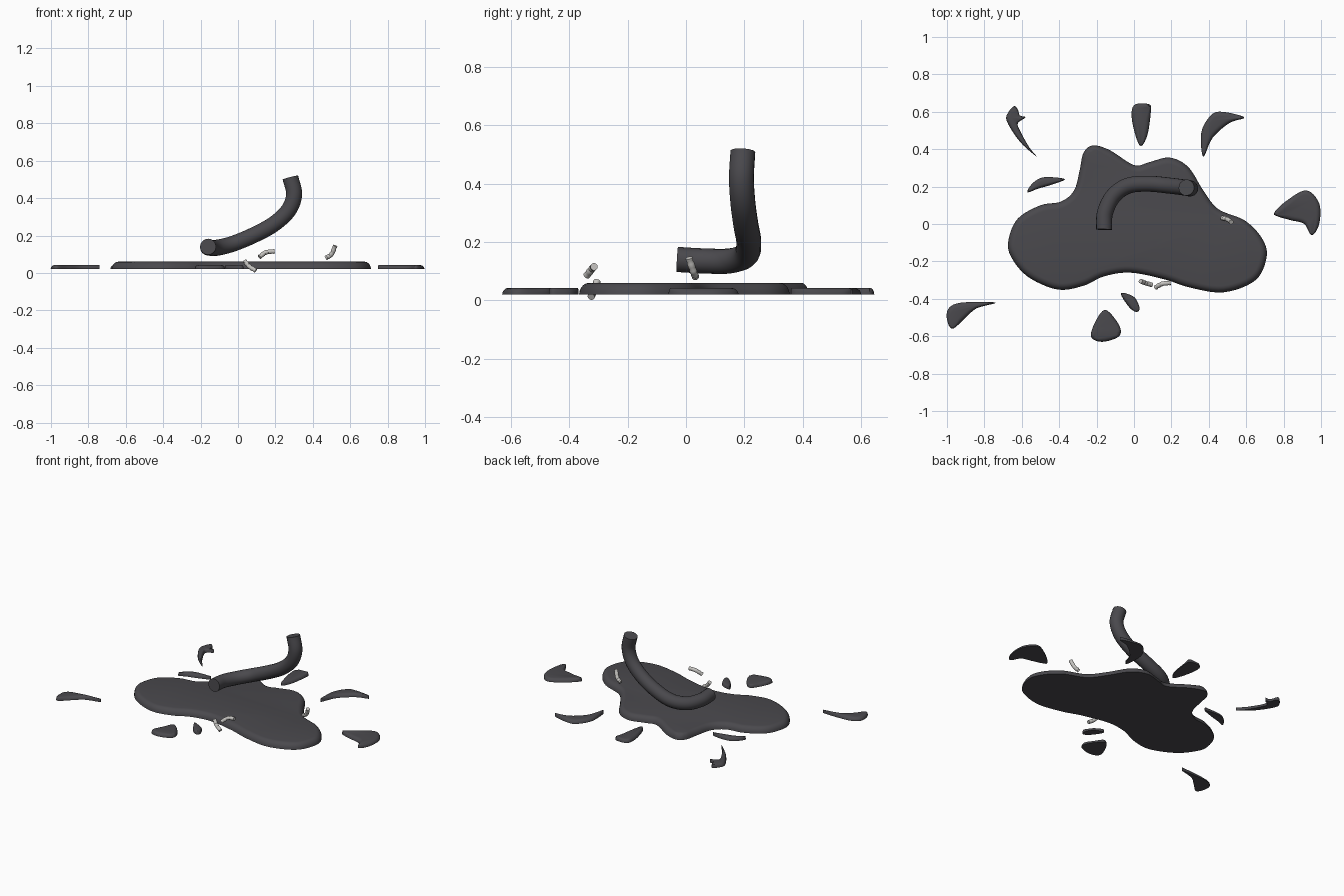
import bpy, bmesh, math
from mathutils import Vector

cube = bpy.data.objects.get("Cube")
if cube:
    bpy.data.objects.remove(cube, do_unlink=True)


def make_material(name, colour):
    mat = bpy.data.materials.new(name)
    mat.use_nodes = True
    mat.diffuse_color = colour
    mat.node_tree.nodes["Principled BSDF"].inputs["Base Color"].default_value = colour
    return mat


dark = make_material("dark grey slime", (0.068, 0.066, 0.074, 1))
pale = make_material("pale grub", (0.55, 0.54, 0.52, 1))


def smooth_path(points, steps, closed):
    """Spline through points that are given in hundredths of a unit."""
    pts = [Vector(p) / 100 for p in points]
    n = len(pts)

    def at(i):
        if closed:
            return pts[i % n]
        if i < 0:
            return pts[0] * 2 - pts[1]
        return pts[i] if i < n else pts[-1] * 2 - pts[-2]

    path = []
    for i in range(n if closed else n - 1):
        a, b, c, d = (at(i + k) for k in (-1, 0, 1, 2))
        for s in range(steps):
            t = s / steps
            path.append(b + (c - a) * (t / 2)
                        + (a * 2 - b * 5 + c * 4 - d) * (t * t / 2)
                        + (b * 3 - a - c * 3 + d) * (t ** 3 / 2))
    return path if closed else path + [pts[-1]]


def finish(obj, mat):
    if not obj.data.materials:
        obj.data.materials.append(mat)
    bpy.ops.object.select_all(action="DESELECT")
    obj.select_set(True)
    bpy.context.view_layer.objects.active = obj
    bpy.ops.object.shade_smooth_by_angle(angle=math.radians(40))


def blob(name, height, rim, points):
    """Flat drop with a flat base and a rounded upper rim; outline runs clockwise."""
    outline = smooth_path(points, 6, True)
    n = len(outline)
    normals = []
    for i in range(n):
        t = (outline[(i + 1) % n] - outline[i - 1]).normalized()
        normals.append(Vector((-t.y, t.x)))

    # The rim narrows where the drop is thin
    insets = []
    for p, m in zip(outline, normals):
        gaps = [(p - q).length for q, k in zip(outline, normals) if m.dot(k) < 0.5]
        insets.append(min(rim, min(gaps) * 0.35))

    bm = bmesh.new()
    rings = []
    for level in range(6):
        angle = math.pi / 2 * level / 5
        shrink, z = 1 - math.cos(angle), 0.02 + height * math.sin(angle)
        rings.append([bm.verts.new((*(p - m * w * shrink), z))
                      for p, m, w in zip(outline, normals, insets)])
    for low, high in zip(rings, rings[1:]):
        for i in range(n):
            j = (i + 1) % n
            bm.faces.new((low[i], low[j], high[j], high[i]))
    bm.faces.new(rings[0])
    bm.faces.new(rings[-1])
    bmesh.ops.recalc_face_normals(bm, faces=bm.faces)
    mesh = bpy.data.meshes.new(name)
    bm.to_mesh(mesh)
    bm.free()
    obj = bpy.data.objects.new(name, mesh)
    bpy.context.collection.objects.link(obj)
    finish(obj, dark)


def tube(name, mat, radius, points, ripple=0, edge=0.006):
    """Round tube with capped ends and optional ring-like ripples."""
    path = smooth_path(points, 8, False)
    curve = bpy.data.curves.new(name, "CURVE")
    curve.dimensions = "3D"
    curve.bevel_depth = radius
    curve.bevel_resolution = 6
    curve.use_fill_caps = True
    spline = curve.splines.new("POLY")
    spline.points.add(len(path) - 1)
    for i, (point, p) in enumerate(zip(spline.points, path)):
        point.co = (*p, 1)
        point.radius = 1 - ripple * (i % 4 == 2)
    curve.materials.append(mat)
    obj = bpy.data.objects.new(name, curve)
    bpy.context.collection.objects.link(obj)
    bpy.ops.object.select_all(action="DESELECT")
    obj.select_set(True)
    bpy.context.view_layer.objects.active = obj
    bpy.ops.object.convert(target="MESH")
    obj = bpy.context.object

    # Weld the caps on and soften their edges
    bm = bmesh.new()
    bm.from_mesh(obj.data)
    bmesh.ops.remove_doubles(bm, verts=bm.verts, dist=0.0001)
    rims = [e for e in bm.edges if any(len(f.verts) > 4 for f in e.link_faces)]
    bmesh.ops.bevel(bm, geom=rims, offset=edge, segments=2, affect="EDGES",
                    profile=0.5, clamp_overlap=True)
    bmesh.ops.recalc_face_normals(bm, faces=bm.faces)
    bm.to_mesh(obj.data)
    bm.free()
    finish(obj, mat)


# Main puddle
blob("puddle", 0.04, 0.035, [
    (-22, 42), (-13, 39.5), (0, 31.5), (8, 33), (19, 35.5), (29, 30.5), (37, 18),
    (45, 8), (59, 2), (68, -7), (71, -17), (65, -30), (48, -36.5), (30, -34),
    (16, -29.5), (-2, -26), (-16, -28), (-27, -33), (-41, -35), (-57, -28),
    (-66, -17), (-67, -8), (-62, 3), (-50, 10), (-39, 12), (-32, 18), (-29, 29),
    (-27, 38)])

# Splashes around the puddle
splashes = {
    "hooked_splash": [(-64, 63), (-62, 61), (-61, 58), (-58, 57), (-62, 54), (-61, 50),
                      (-56, 41), (-52, 36), (-61, 44), (-68, 55), (-67, 60)],
    "left_sliver_splash": [(-57, 17), (-54, 22), (-48, 25), (-37, 24), (-44, 21), (-51, 19)],
    "back_drop_splash": [(0, 63.5), (8, 64), (9, 60), (7, 47), (3, 42), (-1, 55)],
    "crescent_splash": [(37, 36), (36, 49), (41, 58), (47, 60), (59, 57), (51, 54), (42, 46)],
    "bean_splash": [(75, 6), (81, 12), (92, 18), (99, 11), (99, 0), (95, -6), (91, 0),
                    (84, 2), (77, 4)],
    "tail_splash": [(-74, -42), (-84, -45), (-90, -50), (-97, -56), (-100, -51),
                    (-99, -45), (-92, -42)],
    "front_drop_splash": [(-15, -46), (-8, -54), (-8, -60), (-17, -63), (-23, -60), (-20, -51)],
    "tiny_splash": [(-7, -37), (0, -39), (3, -45), (1, -47), (-3, -44)],
}
for name, points in splashes.items():
    blob(name, 0.022, 0.025, points)

# Bent thick tube above the puddle
tube("bent_tube", dark, 0.043, [
    (-16, -3, 14), (-15.5, 6, 13.5), (-11, 15, 13.5), (-3, 20.5, 15.5), (8, 21.5, 20),
    (19, 20.5, 26), (27, 19.5, 33.5), (30, 19, 42), (28, 19.5, 51)])

# Small ringed grubs
grubs = {
    "side_grub": [(47, 3.3, 8), (50, 2.5, 10), (52, 1, 14.5)],
    "upper_grub": [(11.5, -34, 8.5), (15, -32, 11), (19.5, -31.5, 11.5)],
    "lower_grub": [(3.5, -30.5, 6.5), (6, -31.5, 3.5), (9.5, -32.5, 1.2)],
}
for name, points in grubs.items():
    tube(name, pale, 0.0125, points, ripple=0.15, edge=0.002)
